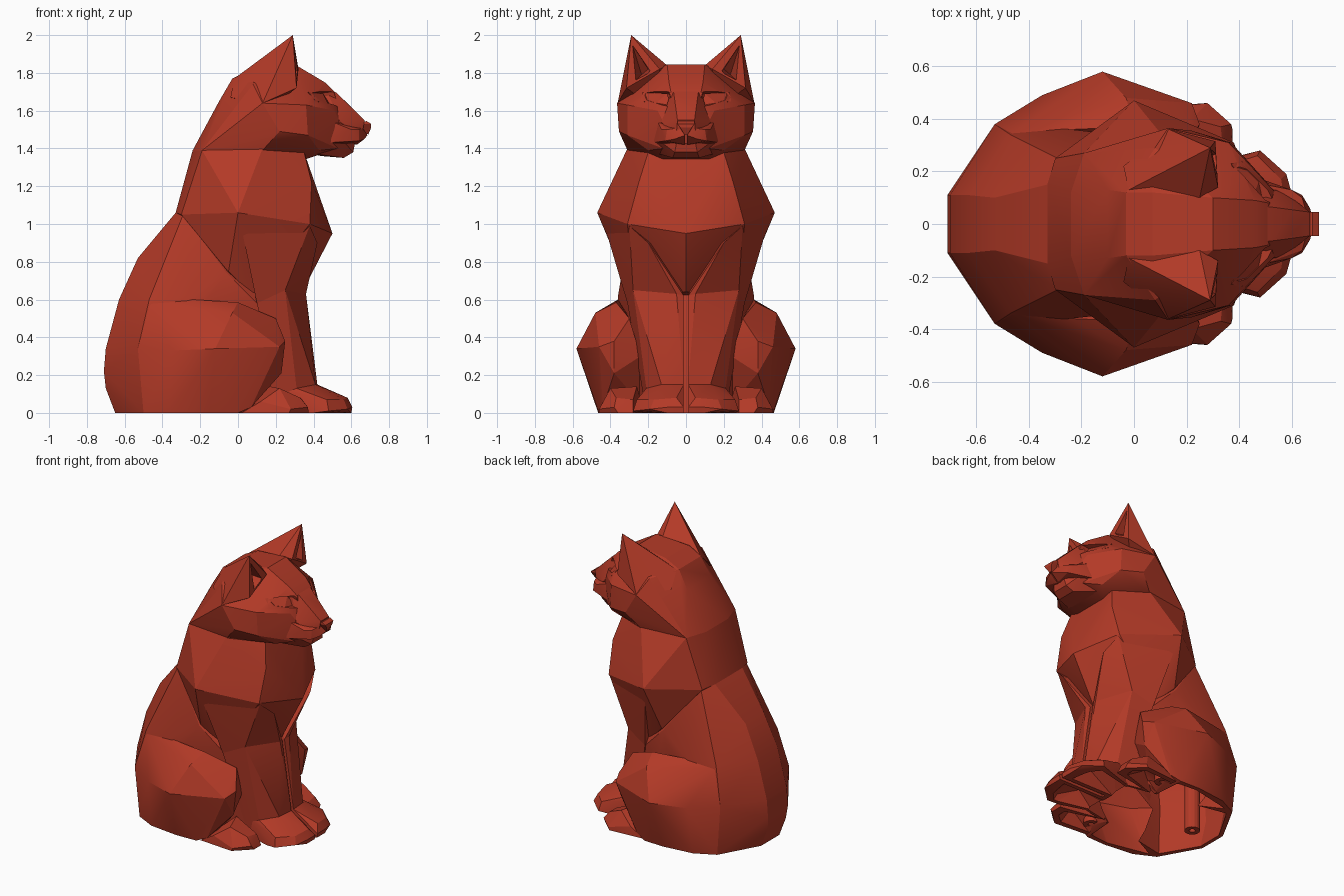
import bpy, bmesh, math

red = bpy.data.materials.new("brick_red")
red.diffuse_color = (0.45, 0.042, 0.02, 1)


def hull(name, pts, side=0):
    """Faceted solid round the points; side 0 = symmetric, +1 / -1 = one side."""
    bm = bmesh.new()
    for s in ((1, -1) if side == 0 else (side,)):
        for x, y, z in pts:
            bm.verts.new((x, s * y, z))
    bmesh.ops.remove_doubles(bm, verts=bm.verts[:], dist=0.0005)
    res = bmesh.ops.convex_hull(bm, input=bm.verts[:])
    loose = {v for v in res["geom_interior"] + res["geom_unused"] if isinstance(v, bmesh.types.BMVert)}
    bmesh.ops.delete(bm, geom=list(loose), context='VERTS')
    bmesh.ops.recalc_face_normals(bm, faces=bm.faces[:])
    me = bpy.data.meshes.new(name)
    bm.to_mesh(me)
    bm.free()
    me.materials.append(red)
    ob = bpy.data.objects.new(name, me)
    bpy.context.collection.objects.link(ob)
    return ob


def pair(name, pts):
    return [hull("left_" + name, pts, 1), hull("right_" + name, pts, -1)]


def cut(obs, cutters):
    for ob in obs:
        bpy.context.view_layer.objects.active = ob
        for c in cutters:
            c.hide_render = True
            m = ob.modifiers.new("cut", 'BOOLEAN')
            m.operation, m.solver, m.object = 'DIFFERENCE', 'EXACT', c
            bpy.ops.object.modifier_apply(modifier=m.name)


# rump and back
rump = hull("rump", [
    (-.65, .10, 0), (-.50, .37, 0), (.25, .20, 0), (-.70, .10, .13), (-.71, .11, .22),
    (-.70, .11, .34), (-.53, .38, .34), (-.63, .11, .60), (-.47, .34, .60), (-.53, .10, .82),
    (-.40, .28, .80), (-.33, .15, 1.06), (-.29, .25, 1.05), (-.24, .36, .62), (-.06, .34, .74),
    (.10, .30, .58), (.22, .18, .33), (.06, .2, .85)])

# chest, shoulders and neck
chest = hull("chest", [
    (-.24, .12, 1.39), (-.19, .27, 1.39), (.13, .31, 1.40), (.35, .20, 1.38), (.35, 0, 1.36),
    (-.33, .15, 1.06), (-.30, .25, 1.05), (0, .47, 1.06), (.38, .31, 1.0), (.50, 0, .95),
    (.39, .25, 1.22), (.40, 0, 1.22), (.34, 0, .64), (.08, .28, .62), (-.05, .34, .75), (-.1, .2, .7)])

# haunches
haunches = pair("haunch", [
    (-.12, .58, .34), (-.35, .49, .33), (-.53, .38, .34), (-.24, .36, .60), (0, .37, .585),
    (-.03, .48, .53), (.20, .30, .50), (.25, .38, .38), (.22, .46, .35), (.23, .38, .21),
    (.07, .44, .03), (0, .46, 0), (-.15, .465, 0), (-.36, .44, 0), (-.50, .37, 0),
    (-.47, .34, .58), (.20, .24, .30), (.02, .20, 0)])

# front legs, upper and lower parts sharing the knee points
knee = [(.25, .28, .65), (.36, .05, .63), (.35, .012, .62), (.10, .31, .58), (.12, .03, .58)]
thighs = pair("front_upper_leg", knee + [
    (.01, .44, 1.02), (.38, .30, .99), (.42, .20, .90), (.10, .1, .9)])
shins = pair("front_lower_leg", knee + [
    (.38, .012, .42), (.42, .012, .15), (.41, .13, .15), (.31, .21, .13), (.22, .21, .24),
    (.23, .21, 0), (.23, .02, 0), (.40, .02, .02)])

# paws
front_paws = pair("front_paw", [
    (.42, .012, .15), (.41, .13, .15), (.31, .21, .13), (.24, .21, .12), (.24, .21, 0), (.24, .012, 0),
    (.40, .26, 0), (.48, .28, .01), (.47, .26, .07), (.58, .19, .02), (.56, .17, .07),
    (.605, .10, .03), (.605, .012, .03), (.58, .05, .08), (.60, .10, 0), (.60, .012, 0)])
rear_paws = pair("rear_paw", [
    (.02, .44, 0), (.05, .22, 0), (.12, .44, .06), (.17, .26, .14), (.22, .40, .13), (.28, .46, .02),
    (.27, .46, 0), (.37, .38, .03), (.375, .36, 0), (.375, .28, 0), (.34, .28, .07), (.33, .37, .08)])

# hollow inside of the body
body_cavity = hull("body_cavity", [
    (-.62, .09, -.02), (-.48, .33, -.02), (.22, .19, -.02), (-.67, .09, .20), (-.66, .09, .34),
    (-.50, .34, .34), (-.59, .09, .60), (-.44, .30, .60), (-.49, .07, .80), (-.30, .13, 1.02),
    (-.20, .30, .62), (.06, .26, .55), (.18, .14, .32), (-.06, .28, .72), (.02, .16, .82)])
haunch_cavities = pair("haunch_cavity", [
    (-.12, .54, .34), (-.34, .45, .33), (-.48, .35, .34), (-.22, .33, .56), (0, .34, .55),
    (-.03, .44, .50), (.17, .30, .46), (.21, .37, .37), (.19, .42, .34), (.19, .36, .21),
    (-.02, .42, -.02), (-.15, .43, -.02), (-.43, .37, -.02), (.0, .15, -.02), (.16, .22, .28)])
paw_cavities = pair("paw_cavity", [
    (.18, .04, -.02), (.18, .18, -.02), (.40, .23, -.02), (.47, .25, -.02), (.55, .16, -.02),
    (.57, .04, -.02), (.40, .05, .11), (.31, .17, .10), (.45, .22, .04)])
paw_cavities += pair("rear_paw_cavity", [
    (.0, .41, -.02), (.0, .2, -.02), (.26, .43, -.02), (.34, .36, -.02), (.34, .31, -.02),
    (.20, .38, .10), (.15, .28, .10)])
cut([rump, chest] + haunches + thighs + shins + rear_paws + front_paws,
    [body_cavity] + haunch_cavities + paw_cavities)

# head
head = hull("head", [
    (-.24, .12, 1.39), (-.19, .27, 1.39), (-.10, .13, 1.65), (-.03, .12, 1.77), (.07, .12, 1.82),
    (.30, .10, 1.845), (.46, .09, 1.75), (.51, .08, 1.70), (.13, .31, 1.39), (.13, .365, 1.64),
    (.08, .29, 1.74), (.22, .355, 1.49), (.36, .31, 1.63), (.37, .31, 1.47), (.35, .12, 1.34),
    (.43, .20, 1.39), (.53, .12, 1.40), (.55, .11, 1.52), (.51, .15, 1.60)])

# eye sockets
sockets = pair("eye_socket", [
    (.60, .06, 1.605), (.58, .09, 1.71), (.44, .28, 1.715), (.46, .28, 1.66),
    (.40, .13, 1.65), (.38, .20, 1.69), (.42, .09, 1.69)])
cut([head], sockets)

# eyes
pair("eye", [(.50, .075, 1.615), (.45, .10, 1.69), (.37, .23, 1.70), (.41, .24, 1.65),
             (.38, .12, 1.63), (.475, .16, 1.64)])

# muzzle, chin and nose
hull("muzzle_bridge", [
    (.45, .13, 1.50), (.46, .07, 1.73), (.52, .065, 1.695), (.60, .045, 1.62), (.67, .045, 1.55),
    (.66, .05, 1.49), (.54, .13, 1.54), (.60, .10, 1.50)])
pair("whisker_pad", [
    (.46, .18, 1.43), (.50, .15, 1.54), (.60, .13, 1.50), (.64, .10, 1.50), (.66, .03, 1.51),
    (.685, .004, 1.47), (.67, .06, 1.45), (.64, .11, 1.44), (.63, .004, 1.42), (.50, .02, 1.42)])
hull("chin", [
    (.38, .16, 1.375), (.44, .08, 1.36), (.56, .07, 1.35), (.61, .06, 1.38), (.62, .05, 1.43),
    (.57, .12, 1.425), (.45, .18, 1.43)])
hull("nose", [
    (.63, .045, 1.53), (.68, .045, 1.545), (.705, .045, 1.53), (.705, .03, 1.51), (.69, .01, 1.475),
    (.63, .01, 1.48)])

# ears with hollow fronts
ears = pair("ear", [
    (.29, .29, 2.0), (.32, .14, 1.82), (.25, .10, 1.84), (-.02, .13, 1.77), (-.04, .22, 1.67),
    (.13, .362, 1.64), (.31, .315, 1.72), (.15, .15, 1.6)])
cut(ears, pair("ear_hollow", [
    (.30, .285, 1.95), (.40, .18, 1.80), (.40, .29, 1.74), (.20, .235, 1.79), (.24, .20, 1.82)]))


# screw posts under the body
def post(name, x, y, top, r=.05, hole=.02, n=16):
    bm = bmesh.new()
    rings = []
    for rad, z in ((r, top), (r, .02), (hole, .02), (hole, .12)):
        rings.append([bm.verts.new((x + rad * math.cos(2 * math.pi * i / n),
                                    y + rad * math.sin(2 * math.pi * i / n), z)) for i in range(n)])
    for a, b in zip(rings, rings[1:]):
        for i in range(n):
            j = (i + 1) % n
            bm.faces.new((a[i], a[j], b[j], b[i]))
    bm.faces.new(rings[0])
    bm.faces.new(rings[-1])
    bmesh.ops.recalc_face_normals(bm, faces=bm.faces[:])
    me = bpy.data.meshes.new(name)
    bm.to_mesh(me)
    bm.free()
    me.materials.append(red)
    bpy.context.collection.objects.link(bpy.data.objects.new(name, me))


post("left_post", .06, .35, .50)
post("right_post", .06, -.35, .50)
post("rear_post", -.48, 0, .80)

# soft facets with crisp creases
for ob in bpy.context.scene.objects:
    ob.select_set(not ob.hide_render)
    if not ob.hide_render:
        bpy.context.view_layer.objects.active = ob
bpy.ops.object.shade_smooth_by_angle(angle=math.radians(20))
